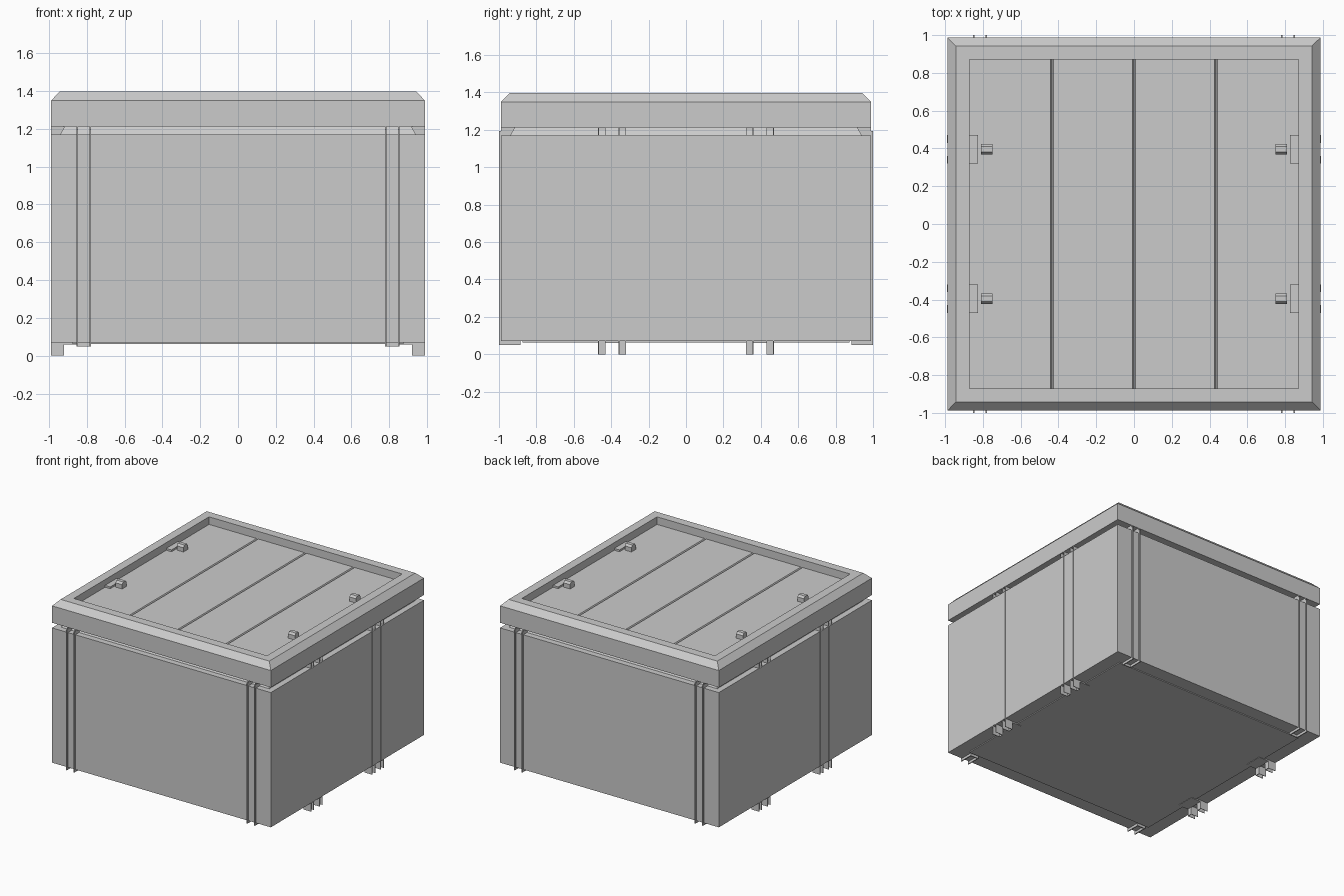
import bpy, bmesh

if "Cube" in bpy.data.objects:
    bpy.data.objects.remove(bpy.data.objects["Cube"])


def finish(name, bm):
    bmesh.ops.recalc_face_normals(bm, faces=bm.faces)
    me = bpy.data.meshes.new(name)
    bm.to_mesh(me)
    bm.free()
    ob = bpy.data.objects.new(name, me)
    bpy.context.collection.objects.link(ob)
    return ob


def square_stack(name, rings):
    """Solid made of square rings (half width, height), capped at both ends."""
    bm = bmesh.new()
    loops = [[bm.verts.new((sx * h, sy * h, z))
              for sx, sy in ((-1, -1), (1, -1), (1, 1), (-1, 1))] for h, z in rings]
    for a, b in zip(loops, loops[1:]):
        for i in range(4):
            j = (i + 1) % 4
            bm.faces.new((a[i], a[j], b[j], b[i]))
    bm.faces.new(loops[0][::-1])
    bm.faces.new(loops[-1])
    return finish(name, bm)


def prism(bm, points, offset):
    """Extrude a flat polygon along an offset."""
    verts = [bm.verts.new(p) for p in points]
    face = bm.faces.new(verts)
    ext = bmesh.ops.extrude_face_region(bm, geom=[face], use_keep_orig=True)
    bmesh.ops.translate(bm, vec=offset,
                        verts=[v for v in ext["geom"] if isinstance(v, bmesh.types.BMVert)])


def box(bm, x, y, z):
    x0, x1 = sorted(x)
    y0, y1 = sorted(y)
    prism(bm, [(x0, y0, z[0]), (x1, y0, z[0]), (x1, y1, z[0]), (x0, y1, z[0])],
          (0, 0, z[1] - z[0]))


CORNERS = [(sx, sy) for sx in (-1, 1) for sy in (-1, 1)]

# Crate body with a thin raised base and a tapered neck under the lid
square_stack("crate_body", [(0.875, 0.063), (0.875, 0.07), (0.988, 0.07), (0.988, 1.17),
                            (0.94, 1.17), (0.915, 1.215)])

# Lid with chamfered rim and recessed centre
square_stack("lid_frame", [(0.988, 1.212), (0.988, 1.35), (0.942, 1.397),
                           (0.872, 1.397), (0.872, 1.32)])

# Lid panel with three V grooves
profile = [(-0.872, 1.318), (-0.872, 1.335)]
for gx in (-0.435, 0, 0.435):
    profile += [(gx - 0.008, 1.335), (gx, 1.323), (gx + 0.008, 1.335)]
profile += [(0.872, 1.335), (0.872, 1.318)]
bm = bmesh.new()
prism(bm, [(x, -0.872, z) for x, z in profile], (0, 1.744, 0))
finish("lid_panel", bm)

# Front and back straps: channel made of two thin rails and an inner end wall
bm = bmesh.new()
for sx, sy in CORNERS:
    for x in (0.777, 0.845):
        box(bm, (sx * x, sx * (x + 0.008)), (sy * 0.885, sy * 1.0), (0.05, 0.09))
        box(bm, (sx * x, sx * (x + 0.008)), (sy * 0.96, sy * 1.0), (0.07, 1.195))
        box(bm, (sx * x, sx * (x + 0.008)), (sy * 0.9, sy * 0.988), (1.15, 1.213))
    box(bm, (sx * 0.777, sx * 0.853), (sy * 0.885, sy * 0.893), (0.05, 0.09))
finish("front_back_straps", bm)

# Side feet and gap brackets: two narrow channels at each position
bm = bmesh.new()
for sx, sy in CORNERS:
    for y in (0.32, 0.43):
        for z in ((0.0, 0.08), (1.16, 1.213)):
            for e in (0, 0.036):
                box(bm, (sx * 0.92, sx * 0.988), (sy * (y + e), sy * (y + e + 0.004)), z)
            box(bm, (sx * 0.92, sx * 0.924), (sy * y, sy * (y + 0.04)), z)
        # slim rib running up the side
        box(bm, (sx * 0.98, sx * 0.99), (sy * y, sy * (y + 0.04)), (0.07, 1.17))
    # base plate of the foot
    box(bm, (sx * 0.83, sx * 0.925), (sy * 0.32, sy * 0.47), (0.06, 0.08))
finish("side_feet", bm)

# Latch plates beside the rim and chamfered latch blocks on the panel
plates, blocks = bmesh.new(), bmesh.new()
for sx, sy in CORNERS:
    box(plates, (sx * 0.825, sx * 0.875), (sy * 0.32, sy * 0.47), (1.325, 1.35))
    cy = sy * 0.395
    section = [(-0.028, 1.33), (-0.028, 1.37), (-0.015, 1.387),
               (0.015, 1.387), (0.028, 1.37), (0.028, 1.33)]
    prism(blocks, [(sx * 0.75, cy + y, z) for y, z in section], (sx * 0.06, 0, 0))
finish("latch_plates", plates)
finish("latch_blocks", blocks)
